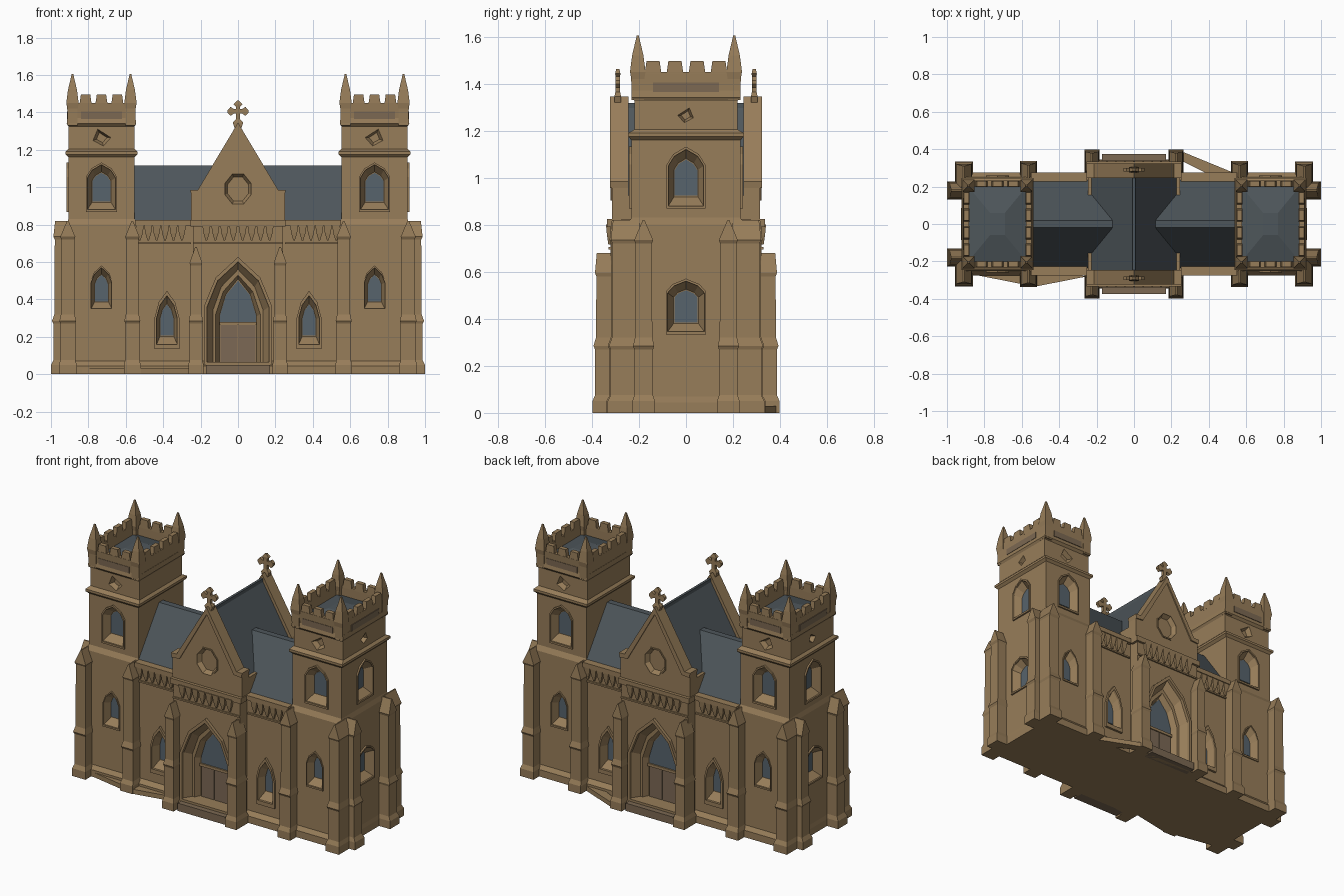
import bpy, bmesh

if "Cube" in bpy.data.objects:
    bpy.data.objects.remove(bpy.data.objects["Cube"])


def material(name, r, g, b):
    m = bpy.data.materials.new(name)
    m.use_nodes = True
    m.diffuse_color = (r, g, b, 1)
    m.node_tree.nodes["Principled BSDF"].inputs["Base Color"].default_value = (r, g, b, 1)
    return m


STONE = material("warm stone", .31, .205, .10)
WORN = material("weathered stone", .20, .14, .085)
DOOR = material("door wood", .20, .14, .09)
SLATE = material("blue grey slate", .076, .093, .104)
GLASS = material("window glass", .095, .125, .15)


def loft(name, parts, mat, mirror="", cyclic=False):
    """Each part is a list of rings; bridge them and cap the ends."""
    bm = bmesh.new()
    for rings in parts:
        vs = [[bm.verts.new(p) for p in ring] for ring in rings]
        pairs = list(zip(vs, vs[1:])) + ([(vs[-1], vs[0])] if cyclic else [])
        for a, b in pairs:
            for i in range(len(a)):
                j = (i + 1) % len(a)
                bm.faces.new((a[i], a[j], b[j], b[i]))
        if not cyclic:
            bm.faces.new(vs[0])
            bm.faces.new(vs[-1])
    bmesh.ops.recalc_face_normals(bm, faces=bm.faces)
    me = bpy.data.meshes.new(name)
    bm.to_mesh(me)
    bm.free()
    me.materials.append(mat)
    ob = bpy.data.objects.new(name, me)
    bpy.context.collection.objects.link(ob)
    if mirror:
        add_mirror(ob, mirror)
    return ob


def add_mirror(ob, axes):
    m = ob.modifiers.new("Mirror", "MIRROR")
    m.use_axis = ["x" in axes, "y" in axes, False]
    m.use_mirror_merge = False


def rect(cx, cy, hx, hy, z):
    return [(cx - hx, cy - hy, z), (cx + hx, cy - hy, z), (cx + hx, cy + hy, z), (cx - hx, cy + hy, z)]


def stack(cx, cy, levels):
    return [rect(cx, cy, *level) for level in levels]


def box(cx, cy, hx, hy, z0, z1):
    return stack(cx, cy, [(hx, hy, z0), (hx, hy, z1)])


def arch(w, z0, spring, top):
    mid = spring + (top - spring) * .58
    return [(-w, z0), (w, z0), (w, spring), (w * .66, mid), (0, top), (-w * .66, mid), (-w, spring)]


def on_wall(side, c, d, pts):
    """Place a wall profile on the front (y = -d) or outer side (x = d)."""
    return [(d, c + u, z) if side else (c + u, -d, z) for u, z in pts]


def inset(pts, k):
    zm = (min(p[1] for p in pts) + max(p[1] for p in pts)) / 2
    return [(u * k, zm + (z - zm) * k) for u, z in pts]


def splay(side, c, d, pts, k=.68, depth=.045):
    return [on_wall(side, c, d + .02, inset(pts, 1.08)), on_wall(side, c, d, pts),
            on_wall(side, c, d - depth, inset(pts, k))]


def rim(side, c, d, pts, k=1.1, out=.01):
    big = inset(pts, k)
    return [on_wall(side, c, d - .01, big), on_wall(side, c, d + out, big),
            on_wall(side, c, d + out, pts), on_wall(side, c, d - .01, pts)]


def pane(side, c, d, pts, k=.64, depth=.045):
    p = inset(pts, k)
    return [on_wall(side, c, d - depth - .004, p), on_wall(side, c, d - depth + .004, p)]


def cut(ob, parts, mirror=""):
    cutter = loft(ob.name + "_cutter", parts, STONE, mirror)
    cutter.hide_render = True
    cutter.display_type = "WIRE"
    m = ob.modifiers.new("Openings", "BOOLEAN")
    m.operation, m.solver, m.object = "DIFFERENCE", "EXACT", cutter


# Towers
TX = .73
tower = loft("tower_body", [stack(TX, 0, [
    (.19, .275, 0), (.19, .275, .045), (.185, .255, .07), (.185, .25, .80), (.177, .232, .83),
    (.177, .232, 1.16), (.192, .246, 1.175), (.192, .246, 1.19), (.177, .218, 1.205),
    (.177, .218, 1.325), (.186, .232, 1.34), (.182, .226, 1.37)])], STONE)
low = arch(.055, .35, .49, .57)
low_side = arch(.078, .345, .51, .56)
high = arch(.075, .88, 1.05, 1.12)
diamond = [(-.05, 1.265), (-.01, 1.22), (.045, 1.25), (.02, 1.31)]

# Tower openings: front and back mirrored, outer side single
front = [(0, TX, .25, low), (0, TX, .232, high)]
outer = [(1, 0, TX + .185, low_side), (1, 0, TX + .177, high)]
cut(tower, [splay(*o) for o in front] + [splay(0, TX, .218, diamond, .6, .03)], "y")
cut(tower, [splay(*o) for o in outer] + [splay(1, 0, TX + .177, inset(diamond, .7), .6, .03)])
add_mirror(tower, "x")
for label, group, axes in (("front", front, "xy"), ("side", outer, "x")):
    loft(f"tower_{label}_glass", [pane(*o) for o in group], GLASS, axes)
    loft(f"tower_{label}_window_frames", [rim(*o) for o in group], STONE, axes, True)

# Parapets, battlements and pinnacles
loft("tower_parapet", [[rect(TX, 0, .18, .225, 1.36), rect(TX, 0, .182, .232, 1.45),
                        rect(TX, 0, .152, .20, 1.45), rect(TX, 0, .152, .20, 1.36)]], STONE, "x", True)
merlons = [stack(TX + i * .085, -.215, [(.033, .016, 1.44), (.025, .014, 1.495)]) for i in (-1, 0, 1)]
merlons += [stack(TX + s * .166, y, [(.016, .036, 1.44), (.014, .028, 1.495)])
            for s in (-1, 1) for y in (-.14, -.047)]
loft("battlements", merlons, STONE, "xy")
loft("parapet_front_panels", [box(TX, -.227, .11, .004, 1.365, 1.405)], WORN, "xy")
loft("parapet_side_panels", [box(TX + .181, 0, .004, .14, 1.365, 1.405)], WORN, "x")
loft("pinnacles", [stack(x, -.205, [(.026, .026, 1.33), (.028, .028, 1.42), (.033, .033, 1.45),
                                    (.024, .024, 1.52), (.004, .004, 1.605)]) for x in (.575, .885)], STONE, "xy")
loft("tower_roof", [stack(TX, 0, [(.16, .205, 1.36), (.16, .205, 1.385), (.04, .06, 1.425)])], SLATE, "x")


# Corner buttresses with gabled caps
def buttress(cx, cy, hx, hy, along_x, top=.82):
    r = [(1.2, 0), (1.2, .05), (1, .075), (1, .27), (1.12, .285), (.92, .32), (.88, top - .1), (1, top - .085)]
    rings = [(hx * k, hy * k, z) for k, z in r]
    rings.append((hx * .85, .004, top) if along_x else (.004, hy * .85, top))
    return stack(cx, cy, rings)


loft("tower_buttresses", [buttress(.91, -.255, .04, .065, False), buttress(.565, -.26, .038, .065, False),
                          buttress(.925, -.18, .062, .04, True)], STONE, "xy")

# Nave wings with lancet windows
nave = loft("nave_walls", [stack(.395, 0, [(.175, .275, 0), (.175, .275, .045), (.175, .25, .07),
                                           (.175, .25, .81)])], STONE)
lancet = arch(.055, .16, .30, .42)
cut(nave, [splay(0, .38, .25, lancet)], "y")
add_mirror(nave, "x")
loft("nave_glass", [pane(0, .38, .25, lancet)], GLASS, "xy")
loft("nave_window_frames", [rim(0, .38, .25, lancet, 1.2, .015)], STONE, "xy", True)
loft("nave_cornice", [box(.4, -.235, .15, .04, .795, .825), box(.4, -.25, .15, .01, .695, .705)], STONE, "xy")
loft("nave_roof", [[[(x, -.235, .815), (x, .235, .815), (x, .02, 1.115), (x, -.02, 1.115)] for x in (-.56, .56)]], SLATE)

# Worn paving at two opposite corners
for s in (-1, 1):
    wedge = [(.25, .34), (.25, .39), (.53, .275), (.53, .2)] if s > 0 else [(-.86, -.2), (-.86, -.27), (-.53, -.335), (-.25, -.28)]
    loft("paving_" + ("back" if s > 0 else "front"), [[[(x, y, z) for x, y in wedge] for z in (0, .03)]], STONE)


# Hanging frieze teeth under the cornices
def teeth(xs, d):
    return [stack(x, -d, [(.004, .008, .715), (.016, .014, .755), (.022, .018, .80)]) for x in xs]


loft("frieze_teeth", teeth([.30 + i * .045 for i in range(6)], .252) +
     teeth([.025 + i * .048 for i in range(4)], .322), STONE, "xy")

# Entrance block with recessed pointed doorway on both faces
porch = loft("entrance_block", [stack(0, 0, [(.25, .345, 0), (.25, .345, .045), (.24, .32, .07), (.24, .32, .81)])], STONE)
door_arch = arch(.165, .065, .36, .60)
inner_arch = arch(.12, .065, .32, .53)
cut(porch, [[on_wall(0, 0, .36, door_arch), on_wall(0, 0, .32, door_arch), on_wall(0, 0, .275, arch(.135, .065, .34, .56)),
             on_wall(0, 0, .274, inner_arch), on_wall(0, 0, .235, arch(.1, .065, .31, .51))]], "y")
loft("door_arch_moulding", [rim(0, 0, .32, door_arch, 1.1, .02)], STONE, "y", True)
loft("door_fanlight", [pane(0, 0, .282, arch(.095, .27, .32, .5), 1)], GLASS, "y")
loft("doors", [box(s * .048, -.237, .045, .006, .06, .265) for s in (-1, 1)], DOOR, "y")
loft("door_lintel", [box(0, -.238, .1, .012, .262, .28)], STONE, "y")
loft("door_step", [box(0, -.34, .17, .035, 0, .05)], WORN, "y")
loft("entrance_buttresses", [buttress(.225, -.335, .034, .052, False, .68)], STONE, "xy")
loft("entrance_cornice", [box(0, -.305, .255, .03, .79, .825), box(0, -.315, .24, .014, .695, .705)], STONE, "y")

# Cross gables, their side walls and roof
outline = [(-.25, .82), (.25, .82), (.25, .96), (.20, .965), (0, 1.325), (-.20, .965), (-.25, .96)]
gable = loft("gable_walls", [[on_wall(0, 0, .315, outline), on_wall(0, 0, .245, outline)]], STONE)
octagon = [(-.03, .91), (.03, .91), (.07, .96), (.07, 1.02), (.03, 1.07), (-.03, 1.07), (-.07, 1.02), (-.07, .96)]
cut(gable, [splay(0, 0, .315, octagon, .8, .025)])
add_mirror(gable, "y")
loft("rose_frame", [rim(0, 0, .315, octagon, 1.1, .006)], STONE, "y", True)
coping = [(.25, .955), (.255, .985), (.215, .985), (0, 1.345), (0, 1.30), (.195, .96)]
loft("gable_coping", [[on_wall(0, 0, .323, coping), on_wall(0, 0, .245, coping)]], STONE, "xy")
loft("gable_side_walls", [box(.225, -.2, .022, .11, .8, .925)], STONE, "xy")
loft("cross_roof", [[[(-.235, y, .91), (.235, y, .91), (0, y, 1.31)] for y in (-.26, .26)]], SLATE)
loft("cross_roof_ridge", [box(0, 0, .008, .26, 1.295, 1.318)], SLATE)

# Cross finials
arm = [(.008, .009, 1.31), (.012, .010, 1.37), (.012, .010, 1.43), (.024, .011, 1.442), (.006, .007, 1.462)]
bar = [[(x, -.29 + y, 1.405 + z * t) for y, z in ((-.01, -.012), (.01, -.012), (.01, .012), (-.01, .012))]
       for x, t in ((-.055, .6), (-.04, 2), (-.022, 1), (.022, 1), (.04, 2), (.055, .6))]
loft("cross_finials", [stack(0, -.29, arm), bar, stack(0, -.29, [(.02, .014, 1.32), (.028, .014, 1.345), (.01, .01, 1.365)])],
     STONE, "y")
